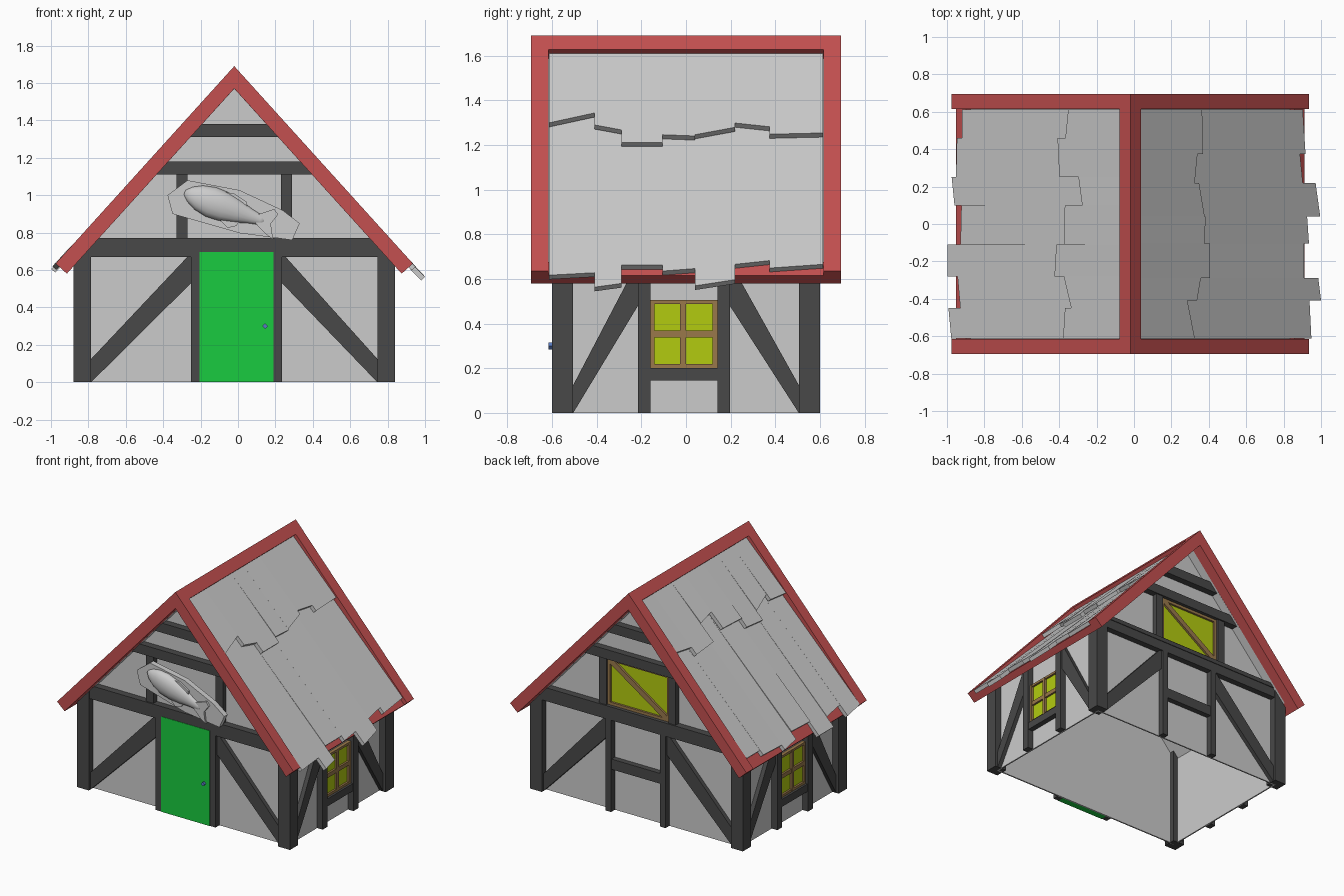
import bpy, bmesh, math, random

if "Cube" in bpy.data.objects:
    bpy.data.objects.remove(bpy.data.objects["Cube"])
random.seed(3)
CX = -0.02                        # house centre line
APEX, SLOPE = 1.69, 1.105
A = math.atan(SLOPE)
C, S = math.cos(A), math.sin(A)
END = 0.955 / C                   # roof length down the slope
THICK = 0.081


def material(name, col):
    m = bpy.data.materials.new(name)
    m.diffuse_color = (*col, 1)
    m.use_nodes = True
    m.node_tree.nodes["Principled BSDF"].inputs["Base Color"].default_value = m.diffuse_color
    return m


WOOD = material("dark_timber", (0.065, 0.065, 0.065))
RED = material("red_trim", (0.55, 0.08, 0.08))
GREEN = material("green_door", (0.01, 0.6, 0.05))
YELLOW = material("yellow_glass", (0.45, 0.6, 0.005))
BROWN = material("brown_frame", (0.32, 0.19, 0.07))
BLUE = material("blue_handle", (0.1, 0.2, 0.55))


def mesh_object(name, bm, mat=None):
    bmesh.ops.recalc_face_normals(bm, faces=bm.faces)
    me = bpy.data.meshes.new(name)
    bm.to_mesh(me)
    bm.free()
    ob = bpy.data.objects.new(name, me)
    ob.location.x = CX
    bpy.context.collection.objects.link(ob)
    if mat:
        me.materials.append(mat)
    return ob


def prism(name, pts, a, b, axis='y', mat=None):
    """Extrude a profile: (x, z) along y, or (y, z) along x."""
    bm = bmesh.new()
    rings = []
    for t in (a, b):
        rings.append([bm.verts.new((p, t, q) if axis == 'y' else (t, p, q)) for p, q in pts])
    bm.faces.new(rings[0])
    bm.faces.new(rings[1][::-1])
    n = len(pts)
    for i in range(n):
        j = (i + 1) % n
        bm.faces.new((rings[0][i], rings[0][j], rings[1][j], rings[1][i]))
    return mesh_object(name, bm, mat)


def rect(p0, p1, q0, q1):
    return [(p0, q0), (p1, q0), (p1, q1), (p0, q1)]


def roof_pt(s, n, side=1):
    """Point s down the slope and n above the outer roof surface."""
    return (side * (s * C + n * S), APEX - s * S + n * C)


def under(x):                     # height of roof underside
    return APEX - 0.12 - SLOPE * abs(x)


def half(z):                      # half width of gable at a height
    return (APEX - 0.12 - z) / SLOPE


# Walls
for f in (-1, 1):
    prism("gable_wall", [(-.81, 0), (.81, 0), (.81, under(.81)), (0, under(0)), (-.81, under(.81))],
          f * .55, f * .54)
    prism("side_wall", rect(-.55, .55, 0, under(.81)), f * .81, f * .80, 'x')

# Corner posts, cut to the roof slope
for sx in (-1, 1):
    for y0 in (-.6, .505):
        prism("corner_post", [(sx * .765, 0), (sx * .86, 0), (sx * .86, under(.86)),
                              (sx * .765, under(.765))], y0, y0 + .095, 'y', WOOD)

# Gable timber framing, front and back
for f in (-1, 1):
    for z0, z1, d in ((.67, .745, .595), (.74, .77, .60), (1.11, 1.18, .60), (1.31, 1.38, .60)):
        prism("gable_beam", [(-half(z0), z0), (half(z0), z0), (half(z1), z1), (-half(z1), z1)],
              f * .55, f * d, 'y', WOOD)
    for x in (-.28, .28):
        prism("upper_stud", rect(x - .03, x + .03, .77, 1.11), f * .55, f * .59, 'y', WOOD)
    for x in (-.208, .232):
        prism("lower_stud", rect(x - .023, x + .023, 0, .69), f * .55, f * .595, 'y', WOOD)
        sx = math.copysign(1, x)
        e = x + sx * .023
        prism("gable_brace", [(sx * .765, 0), (sx * .765, .125), (e + sx * .02, .67), (e, .67), (e, .53)],
              f * .55, f * .58, 'y', WOOD)
prism("back_rail", rect(-.19, .21, .31, .385), .55, .59, 'y', WOOD)

# Side timber framing and windows
for f in (-1, 1):
    for y in (-.187, .168):
        sy = math.copysign(1, y)
        prism("side_stud", rect(y - .028, y + .028, 0, .67), f * .81, f * .855, 'x', WOOD)
        e = y + sy * .028
        prism("side_brace", [(sy * .505, 0), (sy * .505, .125), (e + sy * .01, .66), (e, .66), (e, .48)],
              f * .81, f * .84, 'x', WOOD)
    prism("window_sill_rail", rect(-.16, .14, .145, .2), f * .81, f * .85, 'x', WOOD)
    prism("window_glass", rect(-.15, .13, .21, .5), f * .81, f * .82, 'x', YELLOW)
    for y0, y1 in ((-.16, -.142), (-.026, .0), (.118, .14)):
        prism("window_mullion", rect(y0, y1, .2, .505), f * .81, f * .835, 'x', BROWN)
    for z0, z1 in ((.2, .218), (.338, .368), (.488, .505)):
        prism("window_bar", rect(-.16, .14, z0, z1), f * .81, f * .834, 'x', BROWN)

# Back attic window with a diagonal bar
prism("attic_glass", rect(-.24, .24, .78, 1.1), .55, .56, 'y', YELLOW)
for r in (rect(-.25, -.23, .77, 1.11), rect(.23, .25, .77, 1.11),
          rect(-.25, .25, .77, .79), rect(-.25, .25, 1.09, 1.11),
          [(-.23, .79), (-.19, .79), (.23, 1.07), (.23, 1.09), (.19, 1.09), (-.23, .81)]):
    prism("attic_window_frame", r, .55, .575, 'y', BROWN)

# Door and handle
prism("door", rect(-.185, .21, 0, .695), -.55, -.598, 'y', GREEN)
prism("door_handle", [(.15, .3), (.165, .285), (.18, .3), (.165, .315)], -.59, -.615, 'y', BLUE)


# Roof trim: rake boards, ridge cap, eave boards
def chevron(s):
    return [roof_pt(0, 0), roof_pt(s, 0), roof_pt(s, -THICK), (0, APEX - .12),
            roof_pt(s, -THICK, -1), roof_pt(s, 0, -1)]


for f in (-1, 1):
    prism("rake_board", chevron(END), f * .695, f * .615, 'y', RED)
prism("ridge_cap", chevron(.085), -.615, .615, 'y', RED)
for side in (-1, 1):
    def strip(s0, s1, n0, n1):
        return [roof_pt(s0, n0, side), roof_pt(s1, n0, side),
                roof_pt(s1, n1, side), roof_pt(s0, n1, side)]
    prism("eave_board", strip(1.34, END, -THICK, -.03), -.615, .615, 'y', RED)
    prism("roof_panel", strip(.08, 1.34, -THICK, -.06), -.615, .615)


# Uneven shingles, two courses on each slope
def shingle(side, y0, y1, s0, e0, e1, n0, n1, t):
    bm = bmesh.new()
    v = []
    for dn in (0, -t):
        for y, s, n in ((y0, s0, n0), (y1, s0, n0), (y1, e1, n1), (y0, e0, n1)):
            x, z = roof_pt(s, n + dn, side)
            v.append(bm.verts.new((x, y, z)))
    for q in ((0, 1, 2, 3), (7, 6, 5, 4), (0, 4, 5, 1), (1, 5, 6, 2), (2, 6, 7, 3), (3, 7, 4, 0)):
        bm.faces.new([v[i] for i in q])
    mesh_object("shingle", bm)


SLOPES = (
    (1, (-.613, -.41, -.29, -.105, .04, .22, .375, .613),
     ((.33, .29), (.34, .36), (.41, .41), (.38, .385), (.38, .35), (.33, .345), (.375, .37)),
     ((.95, .94), (1., .985), (.91, .91), (.935, .925), (.995, .97), (.905, .89), (.92, .905))),
    (-1, (-.613, -.45, -.28, -.11, .1, .25, .46, .613),
     ((.38, .37), (.34, .38), (.43, .42), (.375, .37), (.28, .3), (.40, .41), (.37, .355)),
     ((.975, .99), (.93, .945), (1., 1.), (.925, .92), (.96, .975), (.95, .945), (.92, .92))))
for side, ys, upper, lower in SLOPES:
    for i in range(7):
        u, l = [[(e - side * CX) / C for e in row[i]] for row in (upper, lower)]
        j = random.uniform(-.004, .004)
        shingle(side, ys[i], ys[i + 1], .3, *l, -.048, j, .028)
        shingle(side, ys[i], ys[i + 1], .08, *u, -.026, j - .004, .028)

# Fish sign: plaque
prism("sign_plaque", [(-.357, 1.0), (-.25, 1.08), (.028, 1.027), (.258, .92), (.35, .85),
                      (.31, .76), (.028, .797), (-.33, .9)], -.59, -.63)
# Fish body lofted along a tilted axis
T = math.radians(20)


def fish_pt(u, v):
    return (-.265 + u * math.cos(T) + v * math.sin(T), 1.015 - u * math.sin(T) + v * math.cos(T))


bm = bmesh.new()
rings = []
for u, h in ((0, .012), (.03, .042), (.08, .068), (.15, .083), (.22, .08), (.3, .062),
             (.37, .04), (.43, .027), (.46, .02)):
    ring = []
    for k in range(16):
        a = math.tau * k / 16
        x, z = fish_pt(u, h * math.sin(a))
        ring.append(bm.verts.new((x, -.632 + .6 * h * math.cos(a), z)))
    rings.append(ring)
for r0, r1 in zip(rings, rings[1:]):
    for k in range(16):
        bm.faces.new((r0[k], r0[(k + 1) % 16], r1[(k + 1) % 16], r1[k]))
bm.faces.new(rings[0])
bm.faces.new(rings[-1])
mesh_object("fish_body", bm).data.shade_smooth()
# Tail and fins
for name, pts in (("fish_tail", [(.41, -.025), (.41, .025), (.48, .08), (.51, .06), (.49, .0), (.53, -.075), (.48, -.06)]),
                  ("belly_fin", [(.22, -.07), (.33, -.04), (.32, -.075), (.28, -.1)]),
                  ("back_fin", [(.2, .075), (.34, .045), (.33, .065), (.25, .085)])):
    prism(name, [fish_pt(*p) for p in pts], -.625, -.645)
